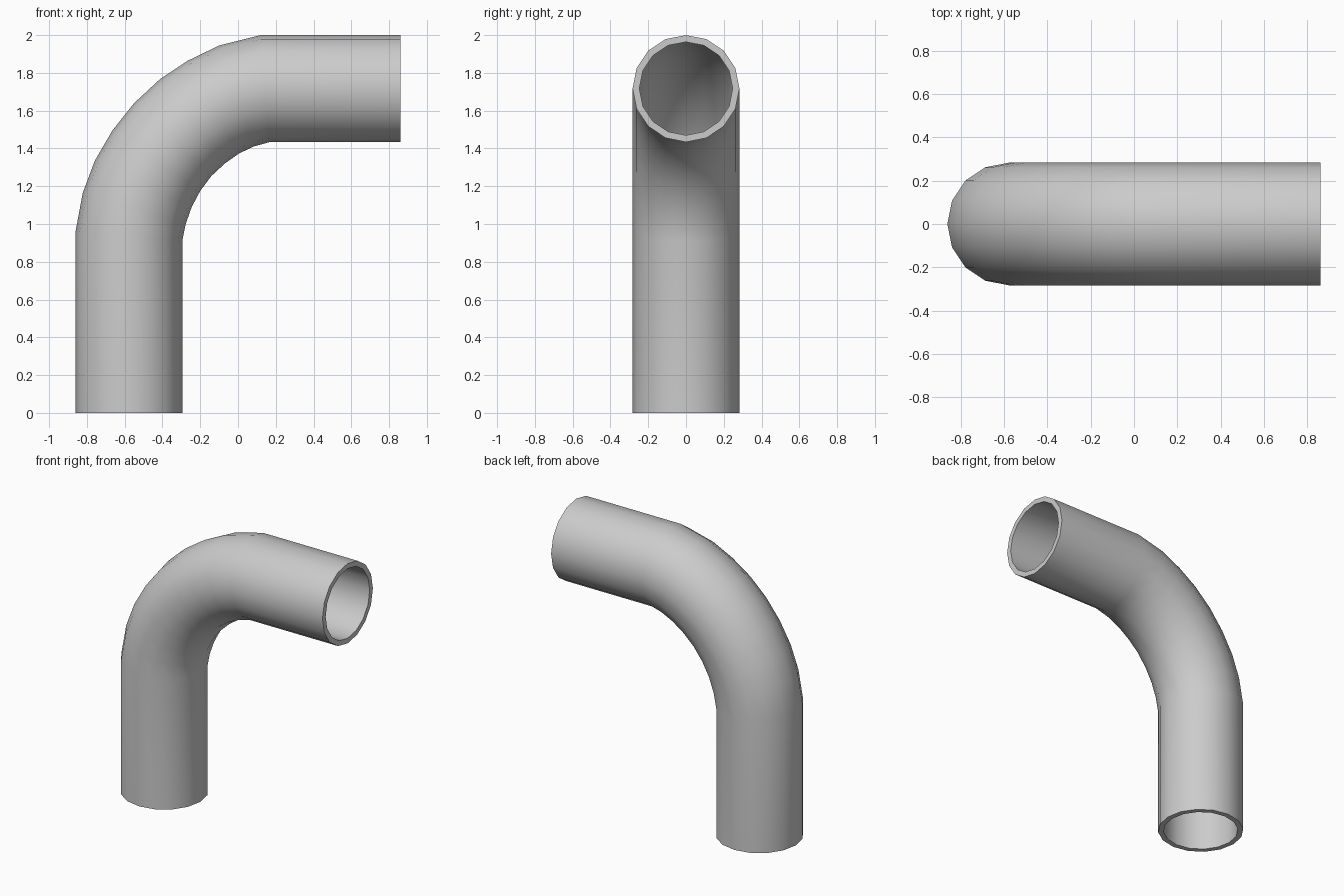
import bpy, bmesh
from math import sin, cos, tau, radians

if "Cube" in bpy.data.objects:
    bpy.data.objects.remove(bpy.data.objects["Cube"])

SIDES, RADIUS, BORE = 16, 0.283, 0.247

# Outside and inside points (x, z) of each cross-section along the elbow
outer = [(-0.861, 0), (-0.861, 0.955), (-0.822, 1.165), (-0.758, 1.335),
         (-0.665, 1.495), (-0.55, 1.64), (-0.415, 1.765), (-0.265, 1.865),
         (-0.10, 1.945), (0.12, 2.0), (0.861, 2.0)]
inner = [(-0.295, 0), (-0.295, 0.91), (-0.277, 1.00), (-0.245, 1.09),
         (-0.20, 1.175), (-0.14, 1.255), (-0.07, 1.32), (0.005, 1.373),
         (0.082, 1.41), (0.168, 1.434), (0.861, 1.434)]

bm = bmesh.new()


def ring(o, i, scale):
    """Cross-section spanning points o and i, scaled about its centre."""
    cx, cz = (o[0] + i[0]) / 2, (o[1] + i[1]) / 2
    ux, uz = o[0] - cx, o[1] - cz
    verts = []
    for k in range(SIDES):
        c, s = cos(tau * k / SIDES) * scale, sin(tau * k / SIDES) * scale
        verts.append(bm.verts.new((cx + ux * c, RADIUS * s, cz + uz * c)))
    return verts


# Outer wall forwards, bore backwards, closed by the two end rims
sections = list(zip(outer, inner))
rings = [ring(o, i, 1) for o, i in sections]
rings += [ring(o, i, BORE / RADIUS) for o, i in reversed(sections)]
for n, a in enumerate(rings):
    b = rings[(n + 1) % len(rings)]
    for k in range(SIDES):
        j = (k + 1) % SIDES
        bm.faces.new((a[k], a[j], b[j], b[k]))
bmesh.ops.recalc_face_normals(bm, faces=bm.faces)

mesh = bpy.data.meshes.new("pipe_elbow")
bm.to_mesh(mesh)
bm.free()
pipe = bpy.data.objects.new("pipe_elbow", mesh)
bpy.context.collection.objects.link(pipe)

# Smooth walls, sharp rims
bpy.context.view_layer.objects.active = pipe
pipe.select_set(True)
bpy.ops.object.shade_smooth_by_angle(angle=radians(40))
